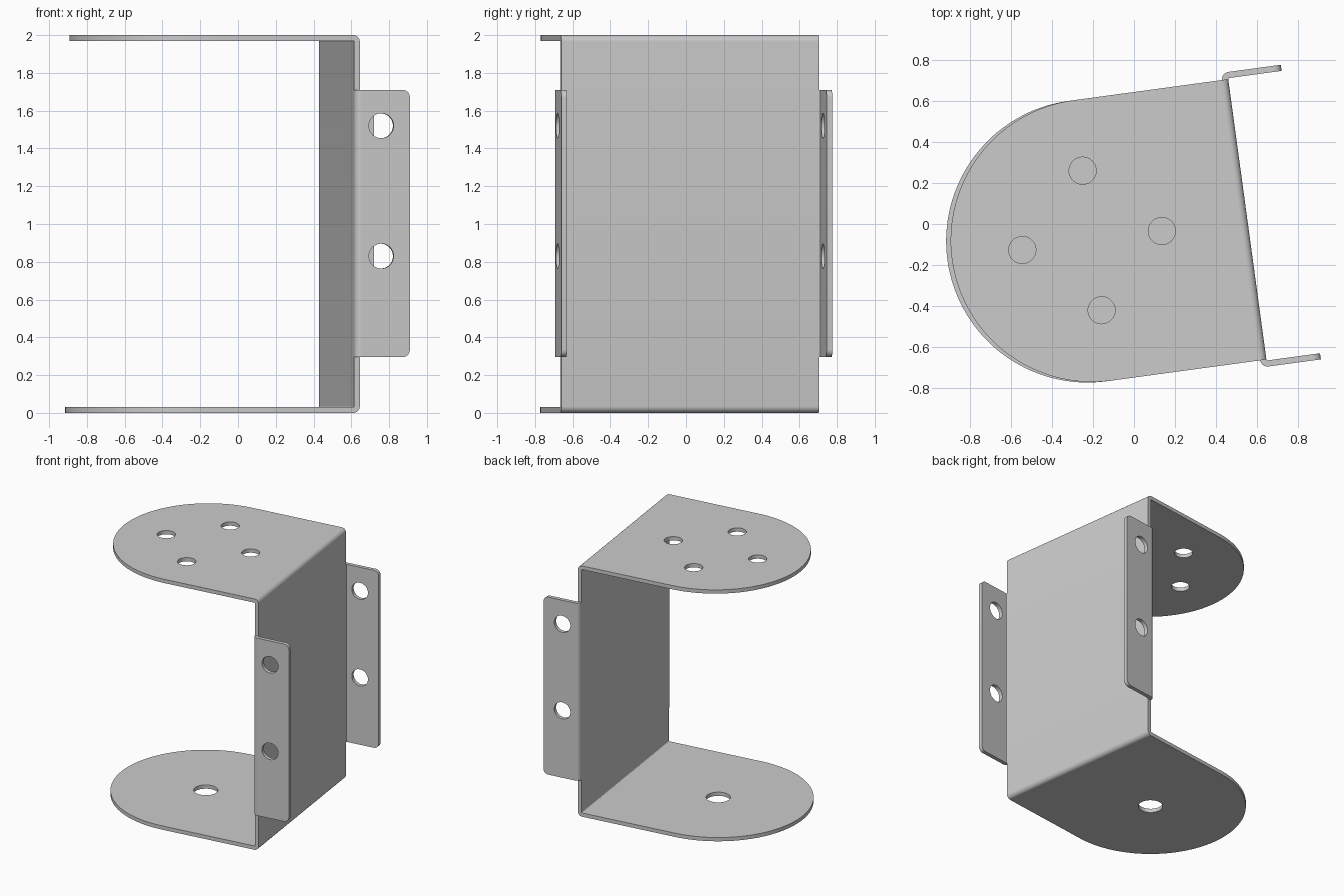
import bpy, bmesh
from math import radians, cos, sin, pi
from mathutils import Matrix

if "Cube" in bpy.data.objects:
    bpy.data.objects.remove(bpy.data.objects["Cube"])

# Bracket dimensions: sheet thickness, half width, bend centre and radii
T, HALF, BEND_U, R_IN, R_OUT = 0.03, 0.689, 0.515, 0.005, 0.035
PLACE = Matrix.Rotation(radians(7.75), 4, 'Z') @ Matrix.Translation((0, -0.052, 0))
UPRIGHT = Matrix.Rotation(radians(90), 4, 'X')   # profile y becomes world z


def arc(cx, cy, r, a0, a1, n=8):
    return [(cx + r * cos(radians(a0 + (a1 - a0) * i / n)),
             cy + r * sin(radians(a0 + (a1 - a0) * i / n))) for i in range(n + 1)]


def circle(cx, cy, r):
    return arc(cx, cy, r, 0, 360, 40)[:-1]


def sheet(name, loops, depth, local):
    """Fill an outline with holes, extrude it by depth, put it in place."""
    cu = bpy.data.curves.new(name + "_outline", 'CURVE')
    cu.dimensions, cu.fill_mode, cu.extrude = '2D', 'BOTH', depth / 2
    for loop in loops:
        sp = cu.splines.new('POLY')
        sp.points.add(len(loop) - 1)
        for p, (x, y) in zip(sp.points, loop):
            p.co = (x, y, 0, 1)
        sp.use_cyclic_u = True
    tmp = bpy.data.objects.new(name + "_outline", cu)
    bpy.context.collection.objects.link(tmp)
    dg = bpy.context.evaluated_depsgraph_get()
    me = bpy.data.meshes.new_from_object(tmp.evaluated_get(dg))
    bpy.data.objects.remove(tmp)
    bm = bmesh.new()
    bm.from_mesh(me)
    bmesh.ops.remove_doubles(bm, verts=bm.verts, dist=1e-5)
    bm.transform(PLACE @ local)
    bmesh.ops.recalc_face_normals(bm, faces=bm.faces)
    bm.to_mesh(me)
    bm.free()
    me.name = name
    ob = bpy.data.objects.new(name, me)
    bpy.context.collection.objects.link(ob)
    bpy.ops.object.select_all(action='DESELECT')
    ob.select_set(True)
    bpy.context.view_layer.objects.active = ob
    bpy.ops.object.shade_smooth_by_angle(angle=radians(30))
    return ob


def d_shape(cu):
    return [(BEND_U, -HALF), (BEND_U, HALF)] + arc(cu, 0, HALF, 90, 270, 64)


# Top plate with four holes, bottom plate with one larger hole
top_u, bottom_u = -0.213, -0.235
holes = [circle(top_u + 0.343 * cos(k * pi / 2), 0.343 * sin(k * pi / 2), 0.066) for k in range(4)]
sheet("top_plate", [d_shape(top_u)] + holes, T, Matrix.Translation((0, 0, 2 - T / 2)))
sheet("bottom_plate", [d_shape(bottom_u), circle(bottom_u, 0, 0.088)], T,
      Matrix.Translation((0, 0, T / 2)))

# Upright web with the two rounded bends
web = (arc(BEND_U, R_OUT, R_OUT, -90, 0) + arc(BEND_U, 2 - R_OUT, R_OUT, 0, 90)
       + arc(BEND_U, 2 - R_OUT, R_IN, 90, 0) + arc(BEND_U, R_OUT, R_IN, 0, -90))
sheet("web", [web], 2 * HALF, UPRIGHT)

# Side flanges: small bend plus flat tab with two holes
Z0, Z1, U0, U1, RC = 0.295, 1.71, 0.555, 0.813, 0.04
tab = [(U0, Z1), (U0, Z0)] + arc(U1 - RC, Z0 + RC, RC, -90, 0) + arc(U1 - RC, Z1 - RC, RC, 0, 90)
tab_holes = [circle(0.66, z, 0.066) for z in (0.83, 1.52)]
bend = arc(U0, HALF, R_OUT, 90, 180) + arc(U0, HALF, R_IN, 180, 90)
for side, s in (("back", 1), ("front", -1)):
    sheet(side + "_flange", [tab] + tab_holes, T,
          Matrix.Translation((0, s * (HALF + R_IN + T / 2), 0)) @ UPRIGHT)
    sheet(side + "_flange_bend", [[(u, s * v) for u, v in bend]], Z1 - Z0,
          Matrix.Translation((0, 0, (Z0 + Z1) / 2)))
